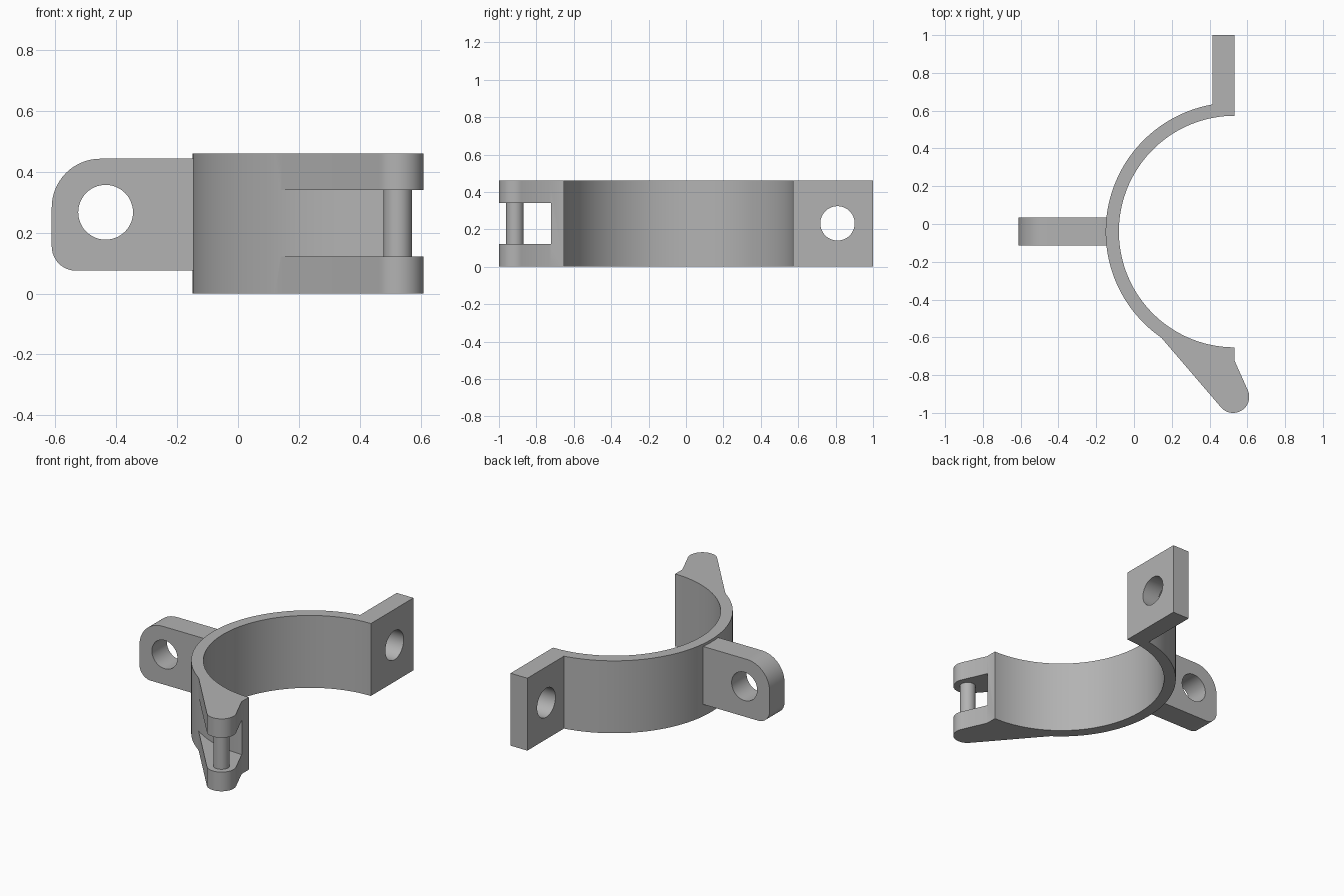
import bpy
import bmesh
from math import cos, sin, radians
from mathutils import Vector

if "Cube" in bpy.data.objects:
    bpy.data.objects.remove(bpy.data.objects["Cube"])

steel = bpy.data.materials.new("plain grey")
steel.use_nodes = True
GREY = (0.45, 0.45, 0.45, 1)
steel.diffuse_color = GREY
steel.node_tree.nodes["Principled BSDF"].inputs["Base Color"].default_value = GREY

HEIGHT = 0.46
CENTRE = (0.533, -0.04)
INNER, OUTER = 0.613, 0.683
PIN = (0.525, -0.915)
SLOT = (0.122, 0.34)


def arc(centre, radius, start, end, steps):
    """Points along an arc, angles in degrees."""
    angles = [radians(start + (end - start) * i / steps) for i in range(steps + 1)]
    return [(centre[0] + radius * cos(a), centre[1] + radius * sin(a)) for a in angles]


def prism(name, outline, low, high, axis="z"):
    """Extrude a flat outline between two positions along an axis."""
    place = {"x": lambda u, v, w: (w, u, v),
             "y": lambda u, v, w: (u, w, v),
             "z": lambda u, v, w: (u, v, w)}[axis]
    bm = bmesh.new()
    face = bm.faces.new([bm.verts.new(place(u, v, low)) for u, v in outline])
    extruded = bmesh.ops.extrude_face_region(bm, geom=[face])["geom"]
    moved = [g for g in extruded if isinstance(g, bmesh.types.BMVert)]
    bmesh.ops.translate(bm, verts=moved, vec=Vector(place(0, 0, high - low)))
    bmesh.ops.recalc_face_normals(bm, faces=bm.faces)
    mesh = bpy.data.meshes.new(name)
    bm.to_mesh(mesh)
    bm.free()
    mesh.materials.append(steel)
    obj = bpy.data.objects.new(name, mesh)
    bpy.context.collection.objects.link(obj)
    return obj


def activate(obj):
    bpy.ops.object.select_all(action="DESELECT")
    obj.select_set(True)
    bpy.context.view_layer.objects.active = obj


def cut(obj, cutter):
    cutter.hide_render = True
    activate(obj)
    mod = obj.modifiers.new("cut", "BOOLEAN")
    mod.operation = "DIFFERENCE"
    mod.solver = "EXACT"
    mod.object = cutter
    bpy.ops.object.modifier_apply(modifier=mod.name)
    bpy.data.objects.remove(cutter)


# Half-ring band with flange at the back and hinge arm at the front
edge = CENTRE[0]
outline = [(edge, 1.0), (0.415, 1.0)]
outline += arc(CENTRE, OUTER, 99.95, 235.3, 56)
outline += arc(PIN, 0.085, 221, 384, 24)
outline += [(edge, -0.725)]
outline += arc(CENTRE, INNER, 270, 90, 72)
clamp = prism("clamp_band", outline, 0, HEIGHT)

# Hinge slot follows the outside of the band
slot = arc(CENTRE, OUTER, 232, 270, 18) + [(0.8, -0.723), (0.8, -1.2), (0.0, -1.2)]
cut(clamp, prism("slot_cutter", slot, *SLOT))

# Bolt hole through the flange
cut(clamp, prism("bolt_cutter", arc((0.81, 0.232), 0.092, 0, 352.5, 47), 0.3, 0.7, "x"))

# Side lug with rounded outer corners and a hole
lug_outline = [(-0.12, 0.075), (-0.12, 0.443)]
lug_outline += arc((-0.452, 0.283), 0.16, 90, 180, 16)
lug_outline += arc((-0.532, 0.155), 0.08, 180, 270, 12)
lug = prism("side_lug", lug_outline, -0.115, 0.035, "y")
cut(lug, prism("lug_cutter", arc((-0.435, 0.267), 0.09, 0, 352.5, 47), -0.3, 0.3, "y"))

# Hinge pin between the two arm plates
pin = prism("hinge_pin", arc(PIN, 0.047, 0, 348.75, 31), SLOT[0] - 0.02, SLOT[1] + 0.02)

for part in (clamp, lug, pin):
    activate(part)
    bpy.ops.object.shade_smooth_by_angle(angle=radians(25))
